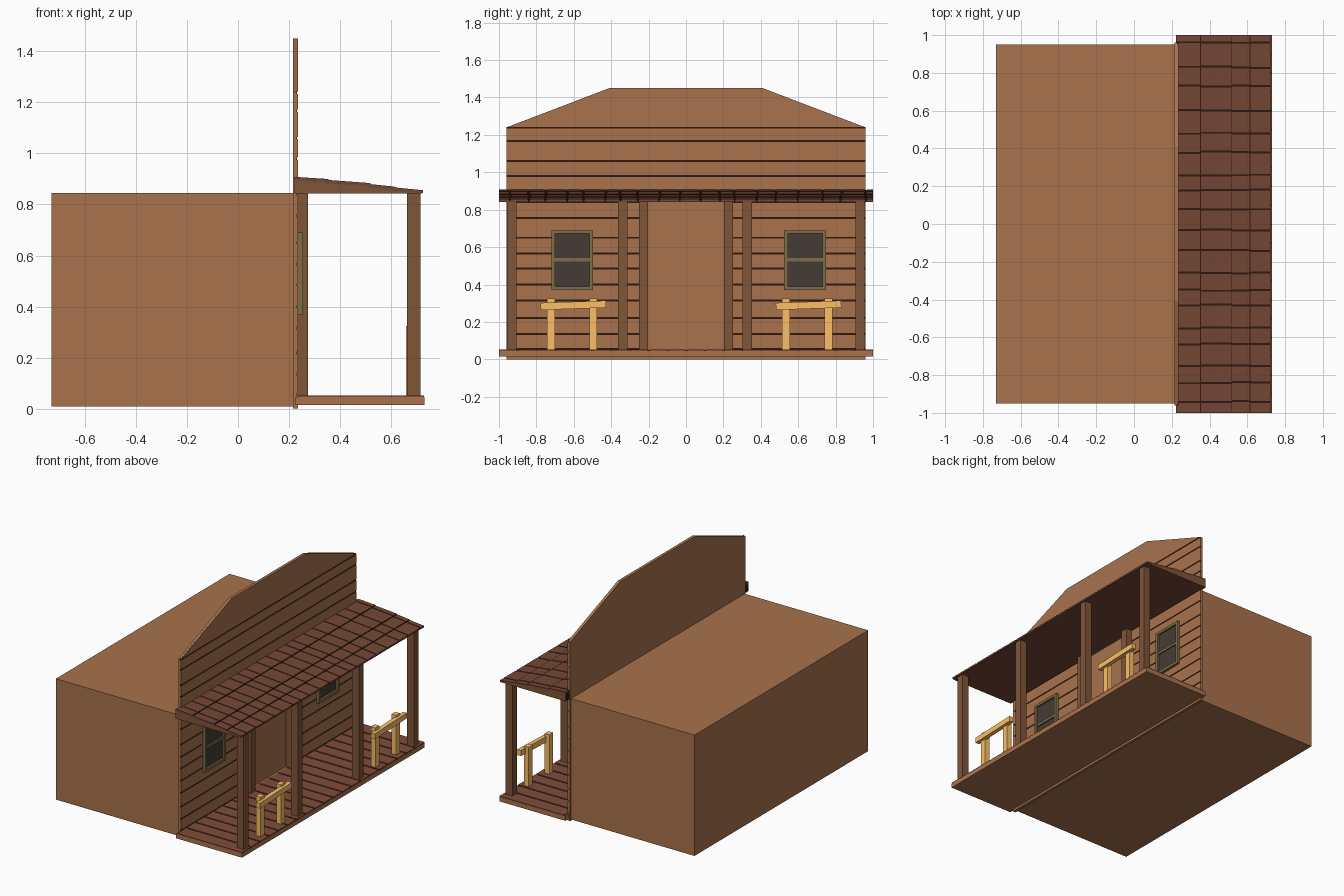
import bpy, bmesh, random
from math import radians
from mathutils import Matrix, Vector

if "Cube" in bpy.data.objects:
    bpy.data.objects.remove(bpy.data.objects["Cube"])

random.seed(4)


def material(name, r, g, b):
    """Material from the seen 0-255 colour, undoing view shading and gamma."""
    m = bpy.data.materials.new(name)
    m.diffuse_color = (*[(c / 255 / 0.88) ** 2.25 for c in (r, g, b)], 1)
    m.use_nodes = True
    m.node_tree.nodes["Principled BSDF"].inputs["Base Color"].default_value = m.diffuse_color
    return m


WALL = material("wall_wood", 149, 102, 70)
POST = material("post_wood", 113, 77, 53)
ROOF = material("shingle", 104, 66, 51)
DECK = material("deck_wood", 114, 70, 55)
DARK = material("dark_seam", 46, 28, 22)
FRAME = material("window_frame", 113, 98, 66)
GLASS = material("glass", 63, 56, 51)
RAIL = material("pale_wood", 222, 168, 92)


def add_box(bm, x0, x1, y0, y1, z0, z1, tilt=0):
    centre = Vector(((x0 + x1) / 2, (y0 + y1) / 2, (z0 + z1) / 2))
    mat = (Matrix.Translation(centre) @ Matrix.Rotation(radians(tilt), 4, 'X')
           @ Matrix.Diagonal((x1 - x0, y1 - y0, z1 - z0, 1)))
    bmesh.ops.create_cube(bm, size=1, matrix=mat)


def add_prism(bm, pts, axis, a, b):
    """Extrude a 2D outline along x (points are y,z) or y (points are x,z)."""
    def place(p, t):
        return (t, p[0], p[1]) if axis == 'x' else (p[0], t, p[1])
    lo = [bm.verts.new(place(p, a)) for p in pts]
    hi = [bm.verts.new(place(p, b)) for p in pts]
    faces = [bm.faces.new(lo), bm.faces.new(hi)]
    for i in range(len(pts)):
        j = (i + 1) % len(pts)
        faces.append(bm.faces.new((lo[i], lo[j], hi[j], hi[i])))
    bmesh.ops.recalc_face_normals(bm, faces=faces)


def finish(bm, name, mat):
    mesh = bpy.data.meshes.new(name)
    bm.to_mesh(mesh)
    bm.free()
    mesh.materials.append(mat)
    ob = bpy.data.objects.new(name, mesh)
    bpy.context.collection.objects.link(ob)
    return ob


def boxes(name, mat, *items):
    bm = bmesh.new()
    for it in items:
        add_box(bm, *it)
    return finish(bm, name, mat)


# Main building block
boxes("building_body", WALL, (-0.73, 0.222, -0.95, 0.95, 0.008, 0.845))

# False front with sloped shoulders and an open doorway
bm = bmesh.new()
add_prism(bm, [(-0.96, 0), (-0.96, 1.24), (-0.41, 1.45), (0.41, 1.45), (0.96, 1.24),
               (0.96, 0), (0.21, 0), (0.21, 0.84), (-0.21, 0.84), (-0.21, 0)],
          'x', 0.215, 0.229)
finish(bm, "false_front", WALL)
boxes("door_sill", WALL, (0.215, 0.235, -0.21, 0.21, 0, 0.05))

# Horizontal siding boards with dark seams between them
seams = [0.0, 0.055, 0.135, 0.22, 0.315, 0.40, 0.485, 0.565, 0.65, 0.755, 0.84,
         0.90, 0.98, 1.06, 1.167, 1.238]
gap = 0.005
boards, lines = bmesh.new(), bmesh.new()
for z0, z1 in zip(seams, seams[1:]):
    spans = [(-0.96, -0.21), (0.21, 0.96)] if z1 <= 0.84 else [(-0.96, 0.96)]
    for y0, y1 in spans:
        add_box(boards, 0.228, 0.235, y0, y1, z0 + (gap if z0 else 0), z1 - gap)
        add_box(lines, 0.227, 0.232, y0 + 0.001, y1 - 0.001, z1 - gap, z1 + gap)
add_prism(boards, [(-0.95, 1.243), (-0.41, 1.45), (0.41, 1.45), (0.95, 1.243)],
          'x', 0.228, 0.235)
finish(boards, "siding_boards", WALL)
finish(lines, "siding_seams", DARK)

# Porch deck: frame plus planks running out from the wall
boxes("deck_base", WALL, (0.225, 0.73, -1, 1, 0.015, 0.045))
bm = bmesh.new()
n = 20
for i in range(n):
    y = -1 + i * 2 / n
    add_box(bm, 0.235, 0.729, y + (0.005 if i else 0), y + 2 / n - (0.005 if i < n - 1 else 0),
            0.044, 0.052)
finish(bm, "deck_planks", DECK)
boxes("deck_seams", DARK, *[(0.236, 0.728, -1 + i * 2 / n - 0.005, -1 + i * 2 / n + 0.005,
                             0.043, 0.048) for i in range(1, n)])

# Porch posts and door jambs
for name, y in (("left_outer", -0.932), ("left_inner", -0.338),
                ("right_inner", 0.328), ("right_outer", 0.93)):
    boxes(f"{name}_porch_post", POST, (0.662, 0.714, y - 0.025, y + 0.025, 0.05, 0.85))
for s, side in ((-1, "left"), (1, "right")):
    y = s * 0.227
    boxes(f"{side}_door_jamb", POST, (0.225, 0.275, y - 0.025, y + 0.025, 0.05, 0.85))

# Porch roof wedge with its ceiling board
bm = bmesh.new()
add_prism(bm, [(0.222, 0.845), (0.715, 0.845), (0.715, 0.850), (0.222, 0.897)],
          'y', -0.998, 0.998)
finish(bm, "porch_roof_core", DARK)
boxes("porch_ceiling", ROOF, (0.222, 0.72, -0.999, 0.999, 0.842, 0.847))

# Overlapping shingle rows with uneven widths, dark seams and dark row edges
rows = [(0.222, 0.35, 0.908, 0.900), (0.34, 0.515, 0.897, 0.884),
        (0.505, 0.612, 0.881, 0.870), (0.60, 0.724, 0.868, 0.856)]
cuts = [-1, -0.94, -0.84, -0.75, -0.635, -0.55, -0.43, -0.35, -0.26, -0.14, -0.03,
        0.08, 0.18, 0.26, 0.38, 0.48, 0.60, 0.73, 0.83, 0.96, 1]
tiles, dark = bmesh.new(), bmesh.new()
for r, (x0, x1, z0, z1) in enumerate(rows):
    shift = [c if abs(c) == 1 else c + random.uniform(-0.004, 0.004) for c in cuts]
    for y0, y1 in zip(shift, shift[1:]):
        add_prism(tiles, [(x0, z0 - 0.014), (x1, z1 - 0.012), (x1, z1), (x0, z0)], 'y',
                  y0 + (0.005 if y0 > -1 else 0), y1 - (0.005 if y1 < 1 else 0))
        if y1 < 1:
            add_prism(dark, [(x0, z0 - 0.012), (x1 - 0.002, z1 - 0.011),
                             (x1 - 0.002, z1 - 0.003), (x0, z0 - 0.003)],
                      'y', y1 - 0.005, y1 + 0.005)
    if r < 3:
        add_box(dark, x1 - 0.002, x1 + 0.005, -0.998, 0.998, z1 - 0.012, z1 - 0.001)
finish(tiles, "roof_shingles", ROOF)
finish(dark, "shingle_seams", DARK)

# Gable ends of the porch roof
for s, side in ((-1, "left"), (1, "right")):
    bm = bmesh.new()
    add_prism(bm, [(0.222, 0.843), (0.72, 0.843), (0.72, 0.851), (0.222, 0.90)],
              'y', s * 0.995, s * 1.0)
    finish(bm, f"{side}_roof_end", POST)

# Windows and hitching rails repeat on both sides of the door
for side, yw, yr in (("left", -0.608, -0.602), ("right", 0.637, 0.655)):
    x0, x1 = 0.23, 0.254
    boxes(f"{side}_window_frame", FRAME,
          (x0, x1, yw - 0.112, yw - 0.092, 0.37, 0.69),
          (x0, x1, yw + 0.092, yw + 0.112, 0.37, 0.69),
          (x0, x1, yw - 0.092, yw + 0.092, 0.37, 0.39),
          (x0, x1, yw - 0.092, yw + 0.092, 0.672, 0.69),
          (x0, x1 - 0.005, yw - 0.092, yw + 0.092, 0.524, 0.542))
    boxes(f"{side}_window_glass", GLASS, (x0, 0.241, yw - 0.094, yw + 0.094, 0.385, 0.675))
    boxes(f"{side}_hitching_posts", RAIL,
          (0.657, 0.693, yr - 0.141, yr - 0.099, 0.05, 0.325),
          (0.657, 0.693, yr + 0.085, yr + 0.127, 0.05, 0.325))
    boxes(f"{side}_hitching_bar", RAIL, (0.682, 0.712, yr - 0.175, yr + 0.175, 0.27, 0.308, 2))
